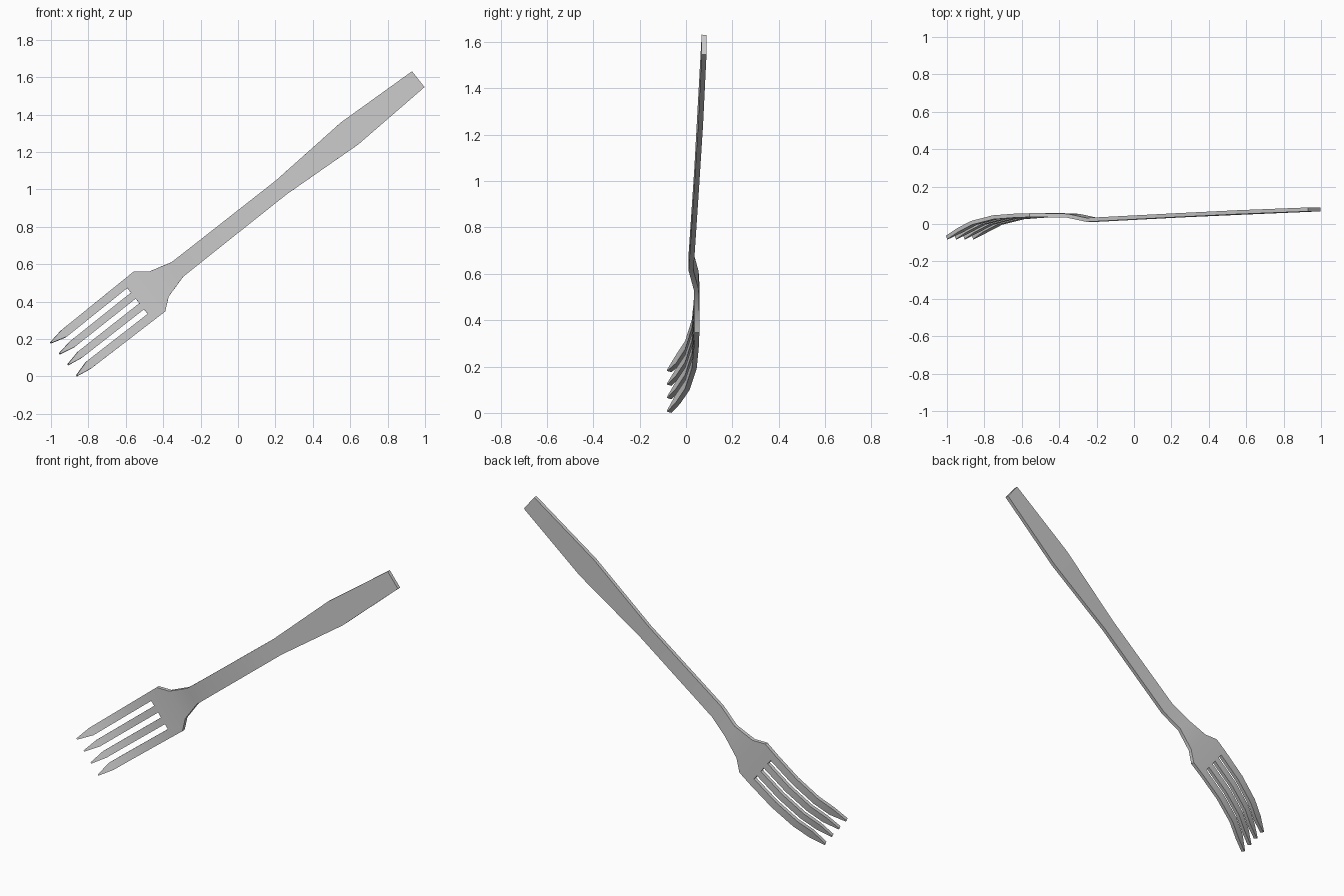
import bpy, bmesh, math
from mathutils import Vector

if "Cube" in bpy.data.objects:
    bpy.data.objects.remove(bpy.data.objects["Cube"])

ANGLE = math.radians(38.3)
U = Vector((math.cos(ANGLE), 0, math.sin(ANGLE)))    # along the fork
V = Vector((-math.sin(ANGLE), 0, math.cos(ANGLE)))   # across the fork
ORIGIN = Vector((-0.93, 0, 0.0935))

# Stations along the fork: distance, depth y, half width
STATIONS = [(0.0, -0.072, 0.13), (0.083, -0.034, 0.13), (0.18, 0.006, 0.131),
            (0.33, 0.036, 0.133), (0.50, 0.046, 0.135), (0.582, 0.047, 0.136),
            (0.646, 0.047, 0.085), (0.771, 0.044, 0.050), (0.90, 0.022, 0.049),
            (1.48, 0.046, 0.047), (1.946, 0.063, 0.075), (2.413, 0.078, 0.054)]
# Tine edges as fractions of the half width
EDGES = [-1, -0.65, -0.42, -0.115, 0.115, 0.42, 0.65, 1]
TIPS = [-0.112, -0.037, 0.037, 0.112]
SLOT_END = 4

bm = bmesh.new()
rows = []
for i, (s, y, w) in enumerate(STATIONS):
    if i == 0:
        across = [t + d for t in TIPS for d in (-0.004, 0.004)]
    else:
        across = [e * w for e in EDGES]
    rows.append([bm.verts.new(ORIGIN + U * s + V * t + Vector((0, y, 0))) for t in across])

# Tines leave every other column open up to the slot end
for i in range(len(rows) - 1):
    for j in range(0, 7, 2 if i < SLOT_END else 1):
        a, b = rows[i], rows[i + 1]
        bm.faces.new((a[j], b[j], b[j + 1], a[j + 1]))
bmesh.ops.recalc_face_normals(bm, faces=bm.faces)

mesh = bpy.data.meshes.new("fork")
bm.to_mesh(mesh)
bm.free()
fork = bpy.data.objects.new("fork", mesh)
bpy.context.collection.objects.link(fork)

# Sheet metal thickness
solid = fork.modifiers.new("thickness", 'SOLIDIFY')
solid.thickness = 0.021
solid.offset = 0
solid.use_even_offset = True

bpy.context.view_layer.objects.active = fork
fork.select_set(True)
bpy.ops.object.modifier_apply(modifier="thickness")
bpy.ops.object.shade_smooth_by_angle(angle=math.radians(30))
